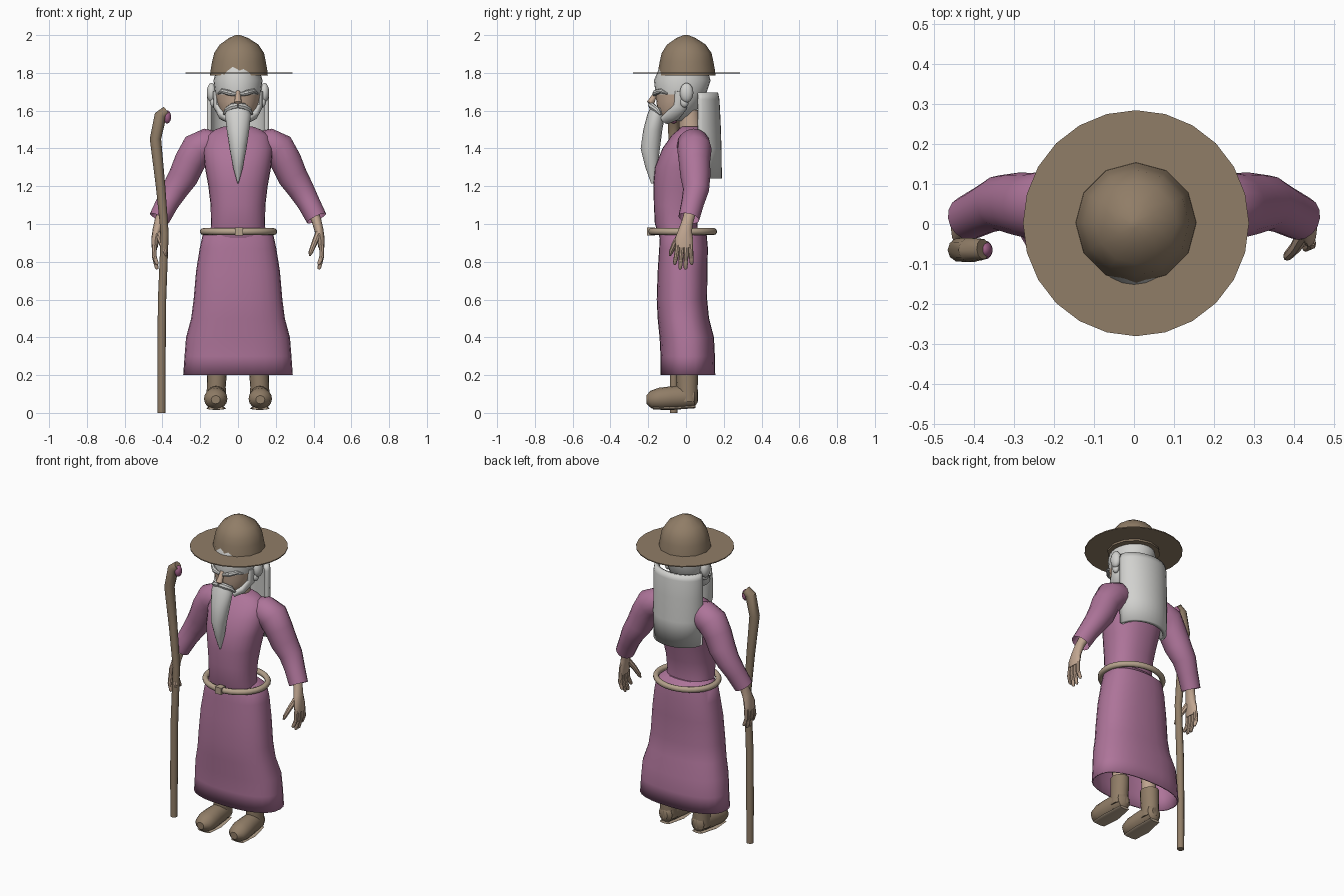
import bpy, bmesh, math
from mathutils import Vector

cube = bpy.data.objects.get("Cube")
if cube:
    bpy.data.objects.remove(cube, do_unlink=True)


def material(name, r, g, b):
    m = bpy.data.materials.new(name)
    m.use_nodes = True
    m.diffuse_color = (r, g, b, 1)
    node = m.node_tree.nodes["Principled BSDF"]
    node.inputs["Base Color"].default_value = (r, g, b, 1)
    node.inputs["Roughness"].default_value = 0.8
    return m


PURPLE = material("purple cloth", .42, .175, .32)
BROWN = material("brown leather", .28, .205, .135)
WHITE = material("white hair", .64, .64, .62)
SKIN = material("skin", .53, .38, .28)
ROPE = material("pale rope", .46, .36, .26)
GEM = material("pink gem", .36, .12, .25)


def finish(name, bm, mats, angle=40):
    bmesh.ops.recalc_face_normals(bm, faces=bm.faces)
    mesh = bpy.data.meshes.new(name)
    bm.to_mesh(mesh)
    bm.free()
    ob = bpy.data.objects.new(name, mesh)
    bpy.context.collection.objects.link(ob)
    for m in mats:
        mesh.materials.append(m)
    bpy.ops.object.select_all(action='DESELECT')
    ob.select_set(True)
    bpy.context.view_layer.objects.active = ob
    bpy.ops.object.shade_smooth_by_angle(angle=math.radians(angle))
    return ob


def loft(name, rings, mats, sides=16, flat=False, power=2.0, caps=(True, True), ref=(0, 1, 0), side=1):
    """Skin elliptical rings (x, y, z, a, b); flat keeps every ring horizontal."""
    bm = bmesh.new()
    pts = [Vector((r[0] * side, r[1], r[2])) for r in rings]
    loops = []
    for i, r in enumerate(rings):
        t = Vector((0, 0, 1))
        if not flat:
            t = (pts[min(i + 1, len(pts) - 1)] - pts[max(i - 1, 0)]).normalized()
        v = Vector(ref)
        v = (v - t * v.dot(t)).normalized()
        u = v.cross(t)
        loop = []
        for k in range(sides):
            c, s = math.cos(math.tau * k / sides), math.sin(math.tau * k / sides)
            c, s = (math.copysign(abs(q) ** (2 / power), q) for q in (c, s))
            loop.append(bm.verts.new(pts[i] + u * c * r[3] + v * s * r[-1]))
        loops.append(loop)
    for a, b in zip(loops, loops[1:]):
        for k in range(sides):
            n = (k + 1) % sides
            bm.faces.new((a[k], a[n], b[n], b[k]))
    if caps[0]:
        bm.faces.new(loops[0])
    if caps[1]:
        bm.faces.new(loops[-1])
    return finish(name, bm, mats)


def body(name, levels, mats, **kw):
    """Levels are (z, half width, front y, back y)."""
    rings = [(0, (f + b) / 2, z, w, (b - f) / 2) for z, w, f, b in levels]
    return loft(name, rings, mats, flat=True, **kw)


def ball(name, loc, size, mat):
    bm = bmesh.new()
    bmesh.ops.create_uvsphere(bm, u_segments=14, v_segments=10, radius=1)
    for v in bm.verts:
        v.co = Vector([l + c * s for l, c, s in zip(loc, v.co, size)])
    return finish(name, bm, [mat])


# Robe
skirt = body("robe_skirt", [(.2, .29, -.135, .155), (.3, .283, -.135, .153), (.4, .275, -.14, .148),
                            (.5, .248, -.15, .122), (.6, .235, -.155, .112), (.75, .222, -.15, .113),
                            (.87, .203, -.142, .116), (.94, .188, -.138, .11), (.98, .14, -.13, .07)],
             [PURPLE], sides=28, power=2.4, caps=(False, True))
solid = skirt.modifiers.new("cloth", 'SOLIDIFY')
solid.thickness = .008
body("robe_torso", [(.9, .15, -.13, .07), (1.0, .143, -.165, .06), (1.1, .145, -.17, .075),
                    (1.2, .157, -.173, .1), (1.3, .175, -.165, .12), (1.4, .185, -.125, .12),
                    (1.47, .165, -.075, .105), (1.5, .12, -.04, .09), (1.515, .08, -.025, .075)],
     [PURPLE], sides=28, power=2.3)

# Belt: a loose rope ring with a buckle
bm = bmesh.new()
bmesh.ops.create_circle(bm, segments=10, radius=.018)
for v in bm.verts:
    v.co = Vector((v.co.x + .187, 0, v.co.y))
bmesh.ops.spin(bm, geom=bm.verts[:] + bm.edges[:], cent=(0, 0, 0), axis=(0, 0, 1),
               angle=math.tau, steps=32, use_duplicate=False)
bmesh.ops.remove_doubles(bm, verts=bm.verts, dist=.0005)
for v in bm.verts:
    v.co = Vector((v.co.x + .003, v.co.y * .89 - .018, v.co.z + .96))
finish("rope_belt", bm, [ROPE])
bm = bmesh.new()
bmesh.ops.create_cube(bm, size=1)
for v in bm.verts:
    v.co = Vector((v.co.x * .042 + .005, v.co.y * .042 - .185, v.co.z * .042 + .96))
finish("belt_knot", bm, [ROPE])

# Paired limbs
for label, s in (("left", 1), ("right", -1)):
    loft(label + "_sleeve", [(.11, .04, 1.42, .07), (.16, .04, 1.42, .087), (.215, .045, 1.395, .091),
                             (.255, .045, 1.33, .083), (.29, .05, 1.25, .079), (.335, .053, 1.18, .069),
                             (.375, .035, 1.11, .06), (.416, .015, 1.03, .056)],
         [PURPLE], side=s, caps=(True, False))
    loft(label + "_palm", [(.385, .03, 1.09, .03, .032), (.415, .01, 1.02, .026, .03), (.428, -.003, .97, .024, .035),
                           (.438, -.01, .92, .021, .048), (.442, -.01, .875, .016, .046)], [SKIN], sides=12, side=s)
    for n, (y0, y1, z) in enumerate([(-.043, -.06, .785), (-.02, -.031, .76), (.003, -.002, .76), (.024, .03, .785)]):
        loft(f"{label}_finger_{n + 1}", [(.442, y0, .89, .013), (.444, (y0 + y1) / 2, .83, .0125),
                                         (.43, y1, z + .008, .01), (.426, y1, z, .005)], [SKIN], sides=8, side=s)
    loft(label + "_thumb", [(.425, -.025, .95, .018), (.405, -.058, .9, .015), (.385, -.08, .85, .012),
                            (.38, -.086, .832, .005)], [SKIN], sides=8, side=s)
    loft(label + "_leg", [(.11, .005, .12, .04), (.11, .0, .3, .042), (.1, -.01, .6, .06)], [SKIN], side=s)
    loft(label + "_boot_shaft", [(.115, .008, .06, .052, .055), (.115, .006, .14, .05, .056),
                                 (.112, .006, .2, .052, .058), (.112, .006, .245, .052, .058)], [BROWN], side=s)
    loft(label + "_shoe", [(.113, .062, .085, .025, .03), (.113, .045, .085, .045, .052), (.115, -.01, .085, .052, .06),
                           (.117, -.08, .08, .058, .06), (.118, -.14, .075, .062, .058), (.118, -.185, .07, .052, .047),
                           (.118, -.21, .07, .024, .022)], [BROWN], ref=(0, 0, 1), side=s)
    loft(label + "_sole", [(.114, .05, .033, .035, .008), (.116, -.07, .024, .052, .008),
                           (.118, -.175, .025, .045, .008)], [ROPE], ref=(0, 0, 1), side=s)
    # Ears, brows and moustache halves
    ball(label + "_ear", (s * .14, .003, 1.695), (.026, .036, .052), WHITE)
    ball(label + "_ear_lobe", (s * .13, -.008, 1.645), (.018, .022, .028), WHITE)
    loft(label + "_brow", [(.012, -.168, 1.685, .009), (.05, -.163, 1.695, .015), (.085, -.132, 1.705, .012),
                           (.105, -.1, 1.69, .005)], [WHITE], sides=8, ref=(0, 0, 1), side=s)
    loft(label + "_moustache", [(0, -.185, 1.628, .016), (.03, -.178, 1.622, .018), (.058, -.155, 1.605, .015),
                                (.075, -.135, 1.58, .006)], [WHITE], sides=8, ref=(0, 0, 1), side=s)
    loft(label + "_sideburn", [(.115, -.02, 1.7, .018, .04), (.11, -.03, 1.62, .02, .035),
                               (.08, -.07, 1.575, .025, .04), (.04, -.11, 1.55, .02, .03)], [WHITE], side=s)

# Head: white scalp with a bare face patch
head = body("head", [(1.545, .045, -.13, .0), (1.575, .08, -.145, .035), (1.61, .1, -.152, .06), (1.65, .113, -.157, .09),
                     (1.685, .12, -.16, .105), (1.76, .13, -.17, .13), (1.83, .11, -.14, .11)],
            [WHITE, SKIN], sides=24)
for p in head.data.polygons:
    if p.center.y < -.02 and 1.56 < p.center.z < 1.685:
        p.material_index = 1
loft("nose", [(0, -.155, 1.7, .012), (0, -.175, 1.665, .016), (0, -.186, 1.645, .021), (0, -.18, 1.632, .012)],
     [SKIN], sides=10)
loft("neck", [(0, .03, 1.42, .07), (0, .025, 1.5, .06), (0, .015, 1.6, .055)], [SKIN])
body("beard", [(1.215, .003, -.185, -.172), (1.3, .026, -.215, -.15), (1.4, .045, -.24, -.138),
               (1.5, .06, -.226, -.125), (1.58, .068, -.205, -.11), (1.615, .058, -.19, -.11)], [WHITE])

# Long hair: a curved sheet down the back
bm = bmesh.new()
rows = []
for z, w, depth in ((1.24, .16, .125), (1.4, .165, .123), (1.55, .165, .118), (1.66, .165, .112), (1.695, .16, .105)):
    rows.append([bm.verts.new((w * math.cos(a), .065 + depth * math.sin(a), z))
                 for a in (math.pi * k / 16 for k in range(17))])
for a, b in zip(rows, rows[1:]):
    for k in range(16):
        bm.faces.new((a[k], a[k + 1], b[k + 1], b[k]))
hair = finish("back_hair", bm, [WHITE])
solid = hair.modifiers.new("thickness", 'SOLIDIFY')
solid.thickness = .025
solid.offset = -1

# Hat
loft("hat_crown", [(.005, .003, 1.785, .153), (.005, .003, 1.815, .15), (.005, .003, 1.86, .142),
                   (.006, .003, 1.905, .132), (.006, .002, 1.95, .102), (.003, .0, 1.985, .05), (0, 0, 2.0, .012)],
     [BROWN], sides=12, flat=True)
loft("hat_brim", [(.005, .002, 1.797, .283), (.005, .002, 1.803, .283)], [BROWN], sides=24, flat=True)

# Staff with a gem set in its crook
loft("staff", [(-.405, -.065, 0, .021), (-.405, -.065, .3, .022), (-.402, -.065, .6, .022), (-.388, -.065, .95, .021),
               (-.41, -.065, 1.2, .025), (-.437, -.065, 1.45, .03), (-.41, -.065, 1.575, .032), (-.378, -.063, 1.6, .026)],
     [BROWN], sides=10)
ball("staff_gem", (-.375, -.065, 1.567), (.021, .024, .035), GEM)
